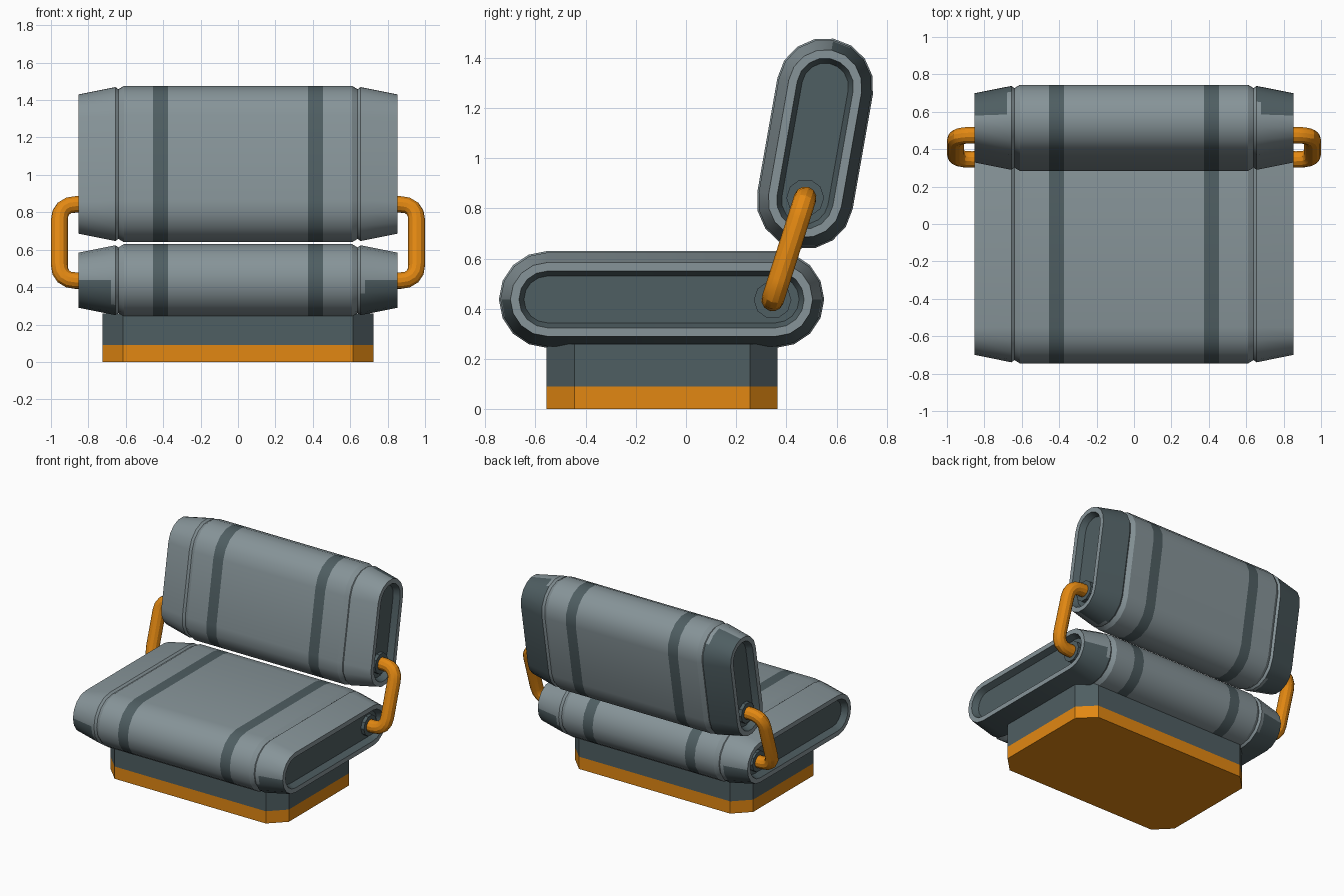
import bpy, bmesh, math
from mathutils import Vector

if "Cube" in bpy.data.objects:
    bpy.data.objects.remove(bpy.data.objects["Cube"])


def mat(name, rgb):
    m = bpy.data.materials.new(name)
    m.diffuse_color = (*rgb, 1)
    m.use_nodes = True
    m.node_tree.nodes["Principled BSDF"].inputs["Base Color"].default_value = m.diffuse_color
    return m


GREY = mat("light grey", (0.24, 0.295, 0.315))
DARK = mat("dark slate", (0.078, 0.112, 0.122))
ORANGE = mat("orange", (0.76, 0.245, 0.006))


def finish(bm, name, mats, smooth=True):
    bmesh.ops.recalc_face_normals(bm, faces=bm.faces)
    me = bpy.data.meshes.new(name)
    bm.to_mesh(me)
    bm.free()
    ob = bpy.data.objects.new(name, me)
    bpy.context.collection.objects.link(ob)
    for m in mats:
        me.materials.append(m)
    if smooth:
        bpy.ops.object.select_all(action='DESELECT')
        ob.select_set(True)
        bpy.context.view_layer.objects.active = ob
        bpy.ops.object.shade_smooth_by_angle(angle=math.radians(25))
    return ob


# Half of the cushion's stations along x: position, inset from full section
HALF = [(0.375, 0), (0.455, 0), (0.61, 0), (0.64, 0.018), (0.655, 0.006),
        (0.68, 0.011), (0.853, 0.046), (0.853, 0.08), (0.81, 0.1)]
STATIONS = [(-x, i) for x, i in reversed(HALF)] + HALF


def cushion(name, cy, cz, half, tilt, r=0.193, seg=8):
    """Stadium section lofted along x, with grooves, tapered ends and recesses."""
    bm = bmesh.new()
    c, s = math.cos(tilt), math.sin(tilt)
    rings = []
    for x, inset in STATIONS:
        ring, vs = [], []
        for side in (1, -1):
            for k in range(seg + 1):
                a = math.pi * (k / seg - 0.5) + (0 if side > 0 else math.pi)
                u = side * half + (r - inset) * math.cos(a)
                v = (r - inset) * math.sin(a)
                ring.append(bm.verts.new((x, cy + u * c - v * s, cz + u * s + v * c)))
                vs.append(v)
        rings.append((ring, vs))
    n = len(rings[0][0])
    for j in range(len(rings) - 1):
        (p, pv), (q, qv) = rings[j], rings[j + 1]
        mid = abs(STATIONS[j][0] + STATIONS[j + 1][0]) / 2
        flat_or_recess = j in (0, 1, len(rings) - 2, len(rings) - 3)
        for k in range(n):
            l = (k + 1) % n
            f = bm.faces.new((p[k], p[l], q[l], q[k]))
            v = (pv[k] + pv[l]) / 2
            stripe = 0.375 < mid < 0.455
            under = (mid > 0.68 and v < -0.005) or (0.65 < mid <= 0.68 and v < -0.1)
            recess = j in (0, len(rings) - 2)
            if stripe or recess or (under and not flat_or_recess):
                f.material_index = 1
    for ring, _ in (rings[0], rings[-1]):
        bm.faces.new(ring).material_index = 1
    return finish(bm, name, [GREY, DARK])


cushion("seat", -0.0975, 0.437, 0.455, 0)
cushion("backrest", 0.514, 1.058, 0.231, math.radians(80))


# Base: chamfered block with an orange foot band
def base_block(name, z0, z1, material):
    x, y0, y1, ch = 0.725, -0.555, 0.365, 0.11
    pts = [(x - ch, y0), (x, y0 + ch), (x, y1 - ch), (x - ch, y1),
           (ch - x, y1), (-x, y1 - ch), (-x, y0 + ch), (ch - x, y0)]
    bm = bmesh.new()
    lo = [bm.verts.new((a, b, z0)) for a, b in pts]
    hi = [bm.verts.new((a, b, z1)) for a, b in pts]
    bm.faces.new(lo)
    bm.faces.new(hi)
    for k in range(8):
        l = (k + 1) % 8
        bm.faces.new((lo[k], lo[l], hi[l], hi[k]))
    finish(bm, name, [material], False)


base_block("base_foot", 0, 0.09, ORANGE)
base_block("base_plinth", 0.09, 0.26, DARK)

# Pivots and bent tube arms joining seat and backrest on both sides
LOW, HIGH = (0.345, 0.435), (0.475, 0.842)


def disc(name, side, yz, r=0.075, n=10):
    bm = bmesh.new()
    rings = [[bm.verts.new((side * x, yz[0] + rr * math.cos(k * math.tau / n),
                            yz[1] + rr * math.sin(k * math.tau / n)))
              for k in range(n)] for x, rr in ((0.80, r), (0.835, r))]
    for ring in rings:
        bm.faces.new(ring)
    for k in range(n):
        l = (k + 1) % n
        bm.faces.new((rings[0][k], rings[0][l], rings[1][l], rings[1][k]))
    finish(bm, name, [DARK], False)


def arm(name, side, r=0.045, n=12, bend=0.085):
    corners = [Vector((side * x, *p)) for x, p in
               ((0.80, LOW), (0.955, LOW), (0.955, HIGH), (0.80, HIGH))]
    path = [corners[0]]
    for i in (1, 2):
        c = corners[i]
        a = c + (corners[i - 1] - c).normalized() * bend
        b = c + (corners[i + 1] - c).normalized() * bend
        for k in range(5):
            t = k / 4
            w = 1.25  # weighted corner gives a near-circular bend
            d = (1 - t) ** 2 + 2 * w * t * (1 - t) * 0.707 + t * t
            path.append((a * (1 - t) ** 2 + c * 2 * w * 0.707 * t * (1 - t) + b * t * t) / d)
    path.append(corners[3])
    flat = Vector((0, *(Vector(HIGH) - Vector(LOW)))).normalized()
    across = Vector((1, 0, 0)).cross(flat)  # normal of the arm's plane
    bm = bmesh.new()
    rings = []
    for i, p in enumerate(path):
        d = (path[min(i + 1, len(path) - 1)] - path[max(i - 1, 0)]).normalized()
        e = d.cross(across)
        rings.append([bm.verts.new(p + r * (across * math.cos(k * math.tau / n)
                                            + e * math.sin(k * math.tau / n)))
                      for k in range(n)])
    for p, q in zip(rings, rings[1:]):
        for k in range(n):
            l = (k + 1) % n
            bm.faces.new((p[k], p[l], q[l], q[k]))
    bm.faces.new(rings[0])
    bm.faces.new(rings[-1])
    finish(bm, name, [ORANGE]).data.shade_smooth()


for side, label in ((-1, "left"), (1, "right")):
    disc("seat_pivot_" + label, side, LOW)
    disc("backrest_pivot_" + label, side, HIGH)
    arm("arm_" + label, side)
